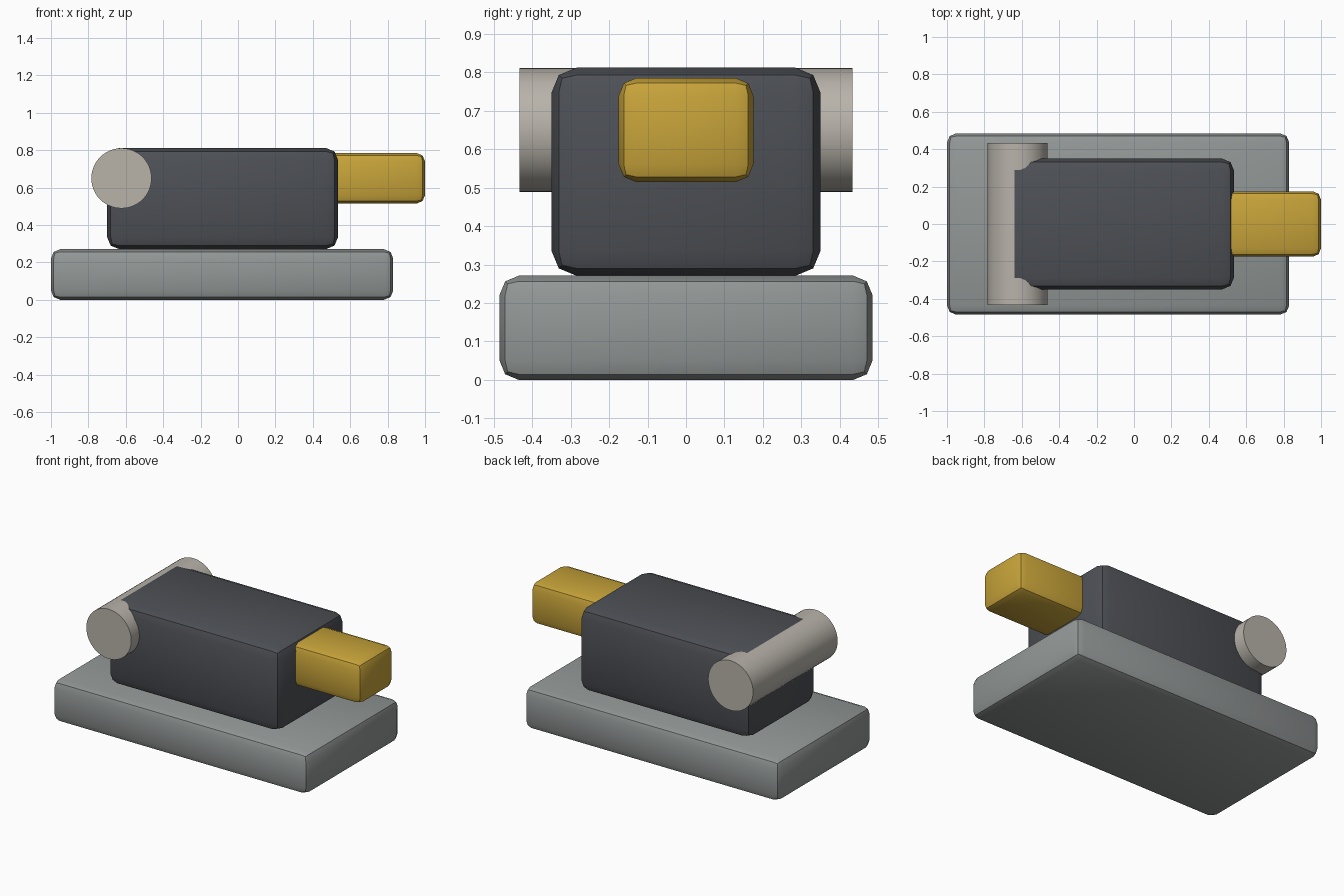
import bpy
import math

cube = bpy.data.objects.get("Cube")
if cube:
    bpy.data.objects.remove(cube, do_unlink=True)


def make_material(name, rgb):
    mat = bpy.data.materials.new(name)
    mat.use_nodes = True
    mat.diffuse_color = (*rgb, 1)
    for node in mat.node_tree.nodes:
        if node.type == "BSDF_PRINCIPLED":
            node.inputs["Base Color"].default_value = (*rgb, 1)
    return mat


def finish(name, mat):
    obj = bpy.context.object
    obj.name = name
    obj.data.materials.append(mat)
    return obj


def bevelled_box(name, x, y_half, z, bevel, mat):
    """Box between the x and z limits, centred on y, with rounded edges."""
    centre = (sum(x) / 2, 0, sum(z) / 2)
    bpy.ops.mesh.primitive_cube_add(size=1, location=centre)
    obj = finish(name, mat)
    obj.scale = (x[1] - x[0], 2 * y_half, z[1] - z[0])
    bpy.ops.object.transform_apply(location=False, rotation=False, scale=True)
    mod = obj.modifiers.new("rounded_edges", "BEVEL")
    mod.width = bevel
    mod.segments = 2
    bpy.ops.object.modifier_apply(modifier=mod.name)
    bpy.ops.object.shade_smooth_by_angle(angle=math.radians(30))
    return obj


grey = make_material("mid grey", (0.29, 0.312, 0.308))
charcoal = make_material("charcoal", (0.074, 0.08, 0.091))
gold = make_material("gold", (0.578, 0.371, 0.042))
stone = make_material("warm light grey", (0.479, 0.451, 0.402))

# Base slab, main housing and projecting block
bevelled_box("base", (-1.0, 0.83), 0.485, (0, 0.271), 0.05, grey)
bevelled_box("housing", (-0.70, 0.535), 0.35, (0.271, 0.812), 0.065, charcoal)
bevelled_box("nose_block", (0.36, 1.0), 0.175, (0.515, 0.785), 0.045, gold)

# Cross roller through the rear of the housing
bpy.ops.mesh.primitive_cylinder_add(
    vertices=48, radius=0.161, depth=0.866,
    location=(-0.623, 0, 0.65), rotation=(math.pi / 2, 0, 0))
finish("cross_roller", stone)
bpy.ops.object.shade_smooth_by_angle(angle=math.radians(30))
